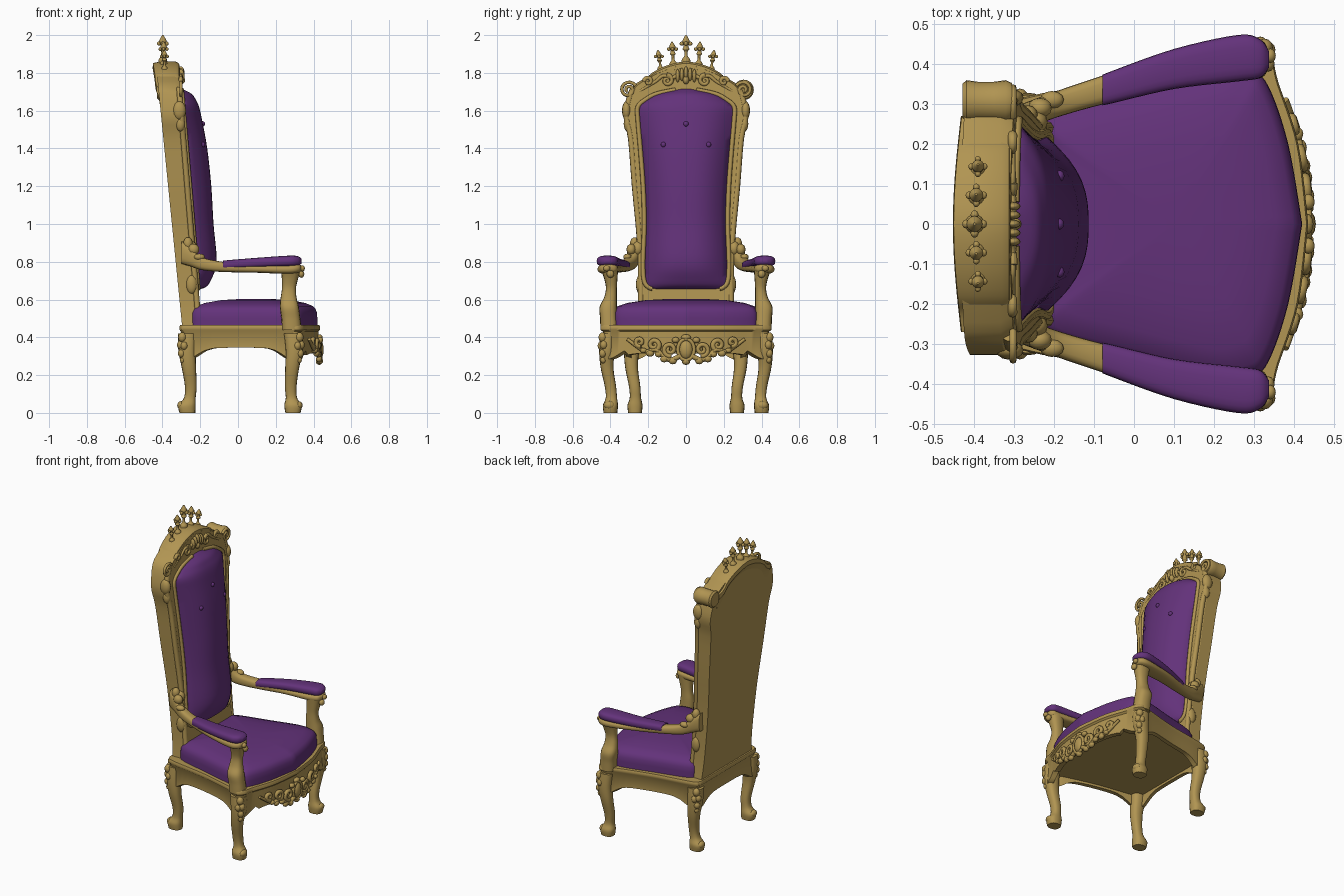
import bpy, bmesh, math
from mathutils import Vector

if "Cube" in bpy.data.objects:
    bpy.data.objects.remove(bpy.data.objects["Cube"])


def material(name, rgb):
    m = bpy.data.materials.new(name)
    m.diffuse_color = (*rgb, 1)
    m.use_nodes = True
    m.node_tree.nodes["Principled BSDF"].inputs["Base Color"].default_value = m.diffuse_color
    return m


GOLD = material("antique gold", (0.44, 0.30, 0.085))
PURPLE = material("purple velvet", (0.125, 0.032, 0.195))


def spline(pts, k=5):
    """Smooth curve through tuples of any size."""
    out = []
    for i in range(len(pts) - 1):
        p = [pts[max(i - 1, 0)], pts[i], pts[i + 1], pts[min(i + 2, len(pts) - 1)]]
        for j in range(k):
            t = j / k
            out.append(tuple(0.5 * (2 * b + (c - a) * t + (2 * a - 5 * b + 4 * c - d) * t * t
                             + (3 * b - a - 3 * c + d) * t ** 3) for a, b, c, d in zip(*p)))
    return out + [tuple(pts[-1])]


def finish(name, bm, mat, mirror=False, angle=45):
    bmesh.ops.recalc_face_normals(bm, faces=bm.faces)
    me = bpy.data.meshes.new(name)
    bm.to_mesh(me)
    bm.free()
    me.materials.append(mat)
    ob = bpy.data.objects.new(name, me)
    bpy.context.collection.objects.link(ob)
    bpy.ops.object.select_all(action='DESELECT')
    ob.select_set(True)
    bpy.context.view_layer.objects.active = ob
    bpy.ops.object.shade_smooth_by_angle(angle=math.radians(angle))
    if mirror:
        ob.modifiers.new("mirror", 'MIRROR').use_axis = (False, True, False)
    return ob


def loft(name, rings, mat, mirror=False, angle=45):
    bm = bmesh.new()
    rows = [[bm.verts.new(p) for p in r] for r in rings]
    n = len(rows[0])
    for a, b in zip(rows, rows[1:]):
        for i in range(n):
            bm.faces.new((a[i], a[(i + 1) % n], b[(i + 1) % n], b[i]))
    bm.faces.new(rows[0])
    bm.faces.new(rows[-1])
    return finish(name, bm, mat, mirror, angle)


def oval(n=16, e=1.0):
    """Unit superellipse; a smaller exponent is boxier."""
    f = lambda v: math.copysign(abs(v) ** e, v)
    return [(f(math.cos(2 * math.pi * i / n)), f(math.sin(2 * math.pi * i / n))) for i in range(n)]


def pillar(name, spec, mat, e=0.8, mirror=True):
    """Stack of level sections given as x, y, z, rx, ry."""
    return loft(name, [[(x + rx * c, y + ry * s, z) for c, s in oval(16, e)]
                       for x, y, z, rx, ry in spline(spec)], mat, mirror)


def beam(name, spec, mat, e=0.7):
    """Upright sections along x given as x, y, z, ry, rz."""
    return loft(name, [[(x, y + ry * c, z + rz * s) for c, s in oval(20, e)]
                       for x, y, z, ry, rz in spline(spec)], mat, True, 55)


def beads(name, spots, mat=GOLD, mirror=True):
    """Ellipsoids given as x, y, z, rx, ry, rz."""
    bm = bmesh.new()
    for x, y, z, rx, ry, rz in spots:
        r = bmesh.ops.create_uvsphere(bm, u_segments=12, v_segments=8, radius=1)
        for v in r["verts"]:
            v.co = Vector((x + rx * v.co.x, y + ry * v.co.y, z + rz * v.co.z))
    return finish(name, bm, mat, mirror, 80)


def rod(name, paths, r, taper=1.0, mirror=True):
    """Round carved strands along paths of points."""
    cu = bpy.data.curves.new(name, 'CURVE')
    cu.dimensions = '3D'
    cu.bevel_depth, cu.bevel_resolution, cu.use_fill_caps = r, 2, True
    for path in paths:
        sp = cu.splines.new('POLY')
        sp.points.add(len(path) - 1)
        for i, (pt, co) in enumerate(zip(sp.points, path)):
            pt.co = (*co, 1)
            pt.radius = 1 + (taper - 1) * i / (len(path) - 1)
    cu.materials.append(GOLD)
    ob = bpy.data.objects.new(name, cu)
    bpy.context.collection.objects.link(ob)
    if mirror:
        ob.modifiers.new("mirror", 'MIRROR').use_axis = (False, True, False)


def spiral(y, z, r0, r1, a0, turns, n=24):
    return [(y + (r0 + (r1 - r0) * i / n) * math.cos(a0 + turns * 2 * math.pi * i / n),
             z + (r0 + (r1 - r0) * i / n) * math.sin(a0 + turns * 2 * math.pi * i / n))
            for i in range(n + 1)]


def closed(half):
    return half + [(x, -y) for x, y in half[-2:0:-1]]


# Seat rail, arching down into the legs
edge = closed(spline([(-.31, 0), (-.31, .22), (-.305, .29), (-.26, .32), (0, .365), (.23, .425),
                      (.305, .452), (.343, .42), (.36, .355), (.41, .2), (.435, 0)], 6))


def rail_bottom(x, y):
    d = min(math.dist((x, abs(y)), p) for p in ((-.28, .29), (.31, .42)))
    return .345 - .07 * math.exp(-(d / .085) ** 2) - (.03 if x > .37 else 0)


rail = []
for k, z in ((.94, .464), (.99, .464), (1.0, .455), (1.0, .44), (.975, .43), (.975, None), (.9, None), (.9, .36)):
    rail.append([(.03 + (x - .03) * k, y * k, z or rail_bottom(x, y)) for x, y in edge])
loft("seat_rail", rail, GOLD)

# Seat cushion
seat = closed(spline([(-.24, 0), (-.24, .2), (-.22, .275), (0, .335), (.2, .385), (.29, .38), (.335, .345),
                      (.385, .2), (.42, 0)], 6))
loft("seat_cushion", [[(.1 + (x - .1) * k, y * k, z) for x, y in seat]
     for k, z in ((1, .45), (1, .50), (.995, .53), (.97, .55), (.93, .565), (.8, .582), (.55, .597), (.25, .603), (.03, .604))],
     PURPLE)

# Cabriole legs and knee carving
pillar("front_leg", [(.292, .41, .42, .05, .045), (.298, .418, .33, .046, .042), (.287, .418, .24, .037, .034),
                     (.279, .40, .14, .031, .03), (.283, .395, .08, .03, .03), (.291, .40, .04, .046, .04),
                     (.291, .40, 0, .04, .036)], GOLD)
pillar("back_leg", [(-.268, .28, .42, .05, .042), (-.27, .288, .33, .046, .04), (-.26, .288, .24, .038, .034),
                    (-.25, .272, .14, .031, .03), (-.255, .268, .08, .031, .03), (-.27, .27, .04, .046, .04),
                    (-.268, .27, 0, .042, .036)], GOLD)
beads("knee_carving", [(sx * (ax + dx), ay + dy, z, r, r, r * 1.2)
      for sx, ax, ay in ((1, .315, .435), (-1, .285, .305))
      for dx, dy, z, r in ((.01, .006, .40, .022), (.018, 0, .36, .02), (0, .014, .355, .019),
                           (.014, .006, .315, .019), (.008, .003, .28, .015))])
beads("toe_scroll", [(.322, .405, .04, .02, .03, .022), (-.302, .272, .04, .02, .03, .022)])

# Arm posts, rails and pads
pillar("arm_post", [(.285, .405, .44, .052, .048), (.28, .41, .50, .05, .045), (.272, .412, .56, .05, .046),
                    (.268, .40, .61, .042, .034), (.27, .395, .66, .037, .029), (.275, .398, .71, .043, .035),
                    (.28, .405, .76, .053, .046)], GOLD)
beam("arm_rail", [(-.30, .262, .85, .03, .06), (-.25, .278, .825, .033, .05), (-.19, .30, .79, .033, .034),
                  (-.08, .334, .773, .036, .027), (.1, .385, .763, .046, .021), (.26, .412, .76, .055, .024),
                  (.32, .412, .765, .046, .022), (.337, .41, .767, .015, .01)], GOLD)
beam("arm_pad", [(-.078, .334, .782, .037, .022), (-.06, .34, .784, .04, .024), (.1, .387, .795, .05, .026),
                 (.26, .414, .803, .058, .029), (.315, .413, .804, .048, .026), (.337, .411, .803, .02, .012)], PURPLE)
beads("arm_carving", [(-.235, .29, .865, .03, .025, .03), (-.265, .272, .895, .025, .025, .035),
                      (-.205, .31, .825, .03, .022, .018), (-.25, .255, .87, .035, .03, .04),
                      (.34, .42, .765, .014, .018, .016), (.335, .40, .735, .016, .02, .02)])

# Back frame: z against half width, leaning backward
back_x = lambda z: -.295 - (z - .45) * .1
front_x = lambda z: -.195 - (z - .45) * .083
stile = spline([(.45, .262), (.6, .25), (.9, .256), (1.2, .283), (1.45, .303), (1.55, .325), (1.62, .322),
                (1.72, .29), (1.77, .22), (1.81, .14), (1.84, .05)], 3)
loft("back_frame", [[(back_x(z), -w, z), (back_x(z), w, z), (front_x(z) - .03, w, z),
                     (front_x(z), w - .02, z), (front_x(z), .02 - w, z), (front_x(z) - .03, -w, z)]
                    for z, w in stile], GOLD, angle=30)

# Back cushion: z, half width, front bulge
pad = spline([(.655, .15, .0), (.665, .185, .035), (.70, .21, .065), (.80, .216, .105), (1.0, .209, .105),
              (1.2, .215, .11), (1.4, .23, .105), (1.55, .243, .09), (1.62, .243, .08), (1.66, .20, .065),
              (1.69, .14, .045), (1.715, .02, .0)], 4)
rows = []
for z, w, b in pad:
    ts = [-1 + i / 8 for i in range(17)]
    f = front_x(z)
    rows.append([(f + .006 + b * (1 - abs(t) ** 2.6), w * t, z) for t in ts] + [(f - .02, w, z), (f - .02, -w, z)])
loft("back_cushion", rows, PURPLE)
beads("back_button", [(front_x(1.53) + .098, 0, 1.53, .012, .014, .014)], PURPLE, False)
beads("back_button_pair", [(front_x(1.42) + .09, .12, 1.42, .012, .014, .014)], PURPLE)

# Mouldings round the cushion and along the stile edge
rod("cushion_moulding", [[(front_x(z) + .002, w + .012, z) for z, w, b in pad[2:-1]]], .012)
rod("stile_moulding", [[(front_x(z) - .012, w - .012, z) for z, w in stile[:22]]], .016)
beads("stile_carving", [(front_x(1.6) - .02, .315, 1.6, .035, .024, .05), (front_x(1.53) - .02, .31, 1.53, .025, .02, .04),
                        (front_x(.7) - .03, .245, .68, .03, .02, .05)])

# Crest rail and side scrolls
crest = spline([(-.27, 1.735), (-.225, 1.755), (-.18, 1.80), (-.1, 1.84), (0, 1.86), (.1, 1.84), (.18, 1.80),
                (.225, 1.755), (.27, 1.735)], 4)
bulge = lambda y: .02 * math.cos(min(abs(y) / .27, 1) * math.pi / 2)
loft("crest_rail", [[(-.415, y, h - .1), (-.42 - bulge(y), y, h - .055), (-.432 - bulge(y), y, h - .035),
                     (-.43 - bulge(y), y, h - .008), (-.41, y, h), (-.33, y, h), (-.312, y, h - .01), (-.308, y, h - .035),
                     (-.322, y, h - .055), (-.312, y, h - .1)] for y, h in crest], GOLD, angle=35)
loft("crest_scroll", [[(x, .305 + r * c, 1.71 + r * s) for c, s in oval(24)]
     for x, r in ((-.428, .03), (-.428, .045), (-.418, .054), (-.39, .05), (-.35, .05), (-.32, .054), (-.305, .047), (-.305, .03))], GOLD)
rod("scroll_spiral", [[(-.302, y, z) for y, z in spiral(.305, 1.71, .044, .008, 2.6, -1.6)]], .009)
leaf = spline([(.02, 1.80), (.07, 1.775), (.12, 1.785), (.16, 1.755), (.21, 1.725), (.25, 1.70)], 4)
rod("crest_leaf", [[(-.305, y, z) for y, z in leaf],
                   [(-.303, y, z) for y, z in spiral(.10, 1.76, .03, .006, 1.5, 1.2)],
                   [(-.303, y, z) for y, z in spiral(.20, 1.755, .022, .006, 0, 1.2)]], .012, .6)
beads("crest_shell", [(-.303, .022 * i, 1.80 - .008 * abs(i), .02, .011, .035) for i in (-2, -1, 0, 1, 2)]
      + [(-.30, 0, 1.762, .02, .016, .022)], GOLD, False)

# Crown finials
for name, y, base, top, s in (("centre_finial", 0, 1.85, 2.0, 1.1), ("inner_finial", .07, 1.835, 1.965, .95),
                              ("outer_finial", .14, 1.81, 1.92, .85)):
    h, x, lean = top - base, -.398 + y * .06, y * .12
    prof = ((0, .022), (.14, .02), (.25, .009), (.42, .008), (.5, .016), (.58, .012), (.68, .012), (.78, .018),
            (.9, .011), (1, .003))
    pillar(name, [(x, y + lean * (t - .5), base + h * t, r * s, r * s) for t, r in prof], GOLD, 1, y > 0)
    beads(name + "_lobes", [(x + dx * s, y + dy * s + lean * .2, base + h * .7, .009 * s, .01 * s, .01 * s)
          for dx, dy in ((.019, 0), (-.019, 0), (0, .021), (0, -.021))], GOLD, y > 0)

# Carved front apron
apron = lambda pts, d=0: [(.435 - .6 * y * y + d, y, z) for y, z in pts]
garland = spline([(.035, .30), (.08, .28), (.12, .30), (.16, .335), (.21, .325), (.25, .345), (.31, .39)], 5)
rod("apron_garland", [apron(garland), apron(spiral(.085, .335, .036, .008, 4.5, 1.5)),
                      apron(spiral(.17, .36, .03, .007, 4, -1.4)), apron(spiral(.245, .375, .024, .006, 4.4, 1.3))], .014, .65)
beads("apron_leaf", [(.437 - .6 * y * y, y, z, .016, r, r * .8) for y, z, r in
      ((.07, .275, .022), (.115, .285, .022), (.145, .31, .02), (.19, .315, .022), (.225, .33, .018), (.055, .385, .02))])
beads("apron_shell", [(.432, 0, .335, .022, .036, .05), (.43, 0, .272, .018, .022, .018),
                      (.43, 0, .40, .018, .026, .016)], GOLD, False)
rod("apron_shell_rim", [apron([(.043 * c, .335 + .056 * s) for c, s in oval(24) + [(1, 0)]])], .01, 1, False)
